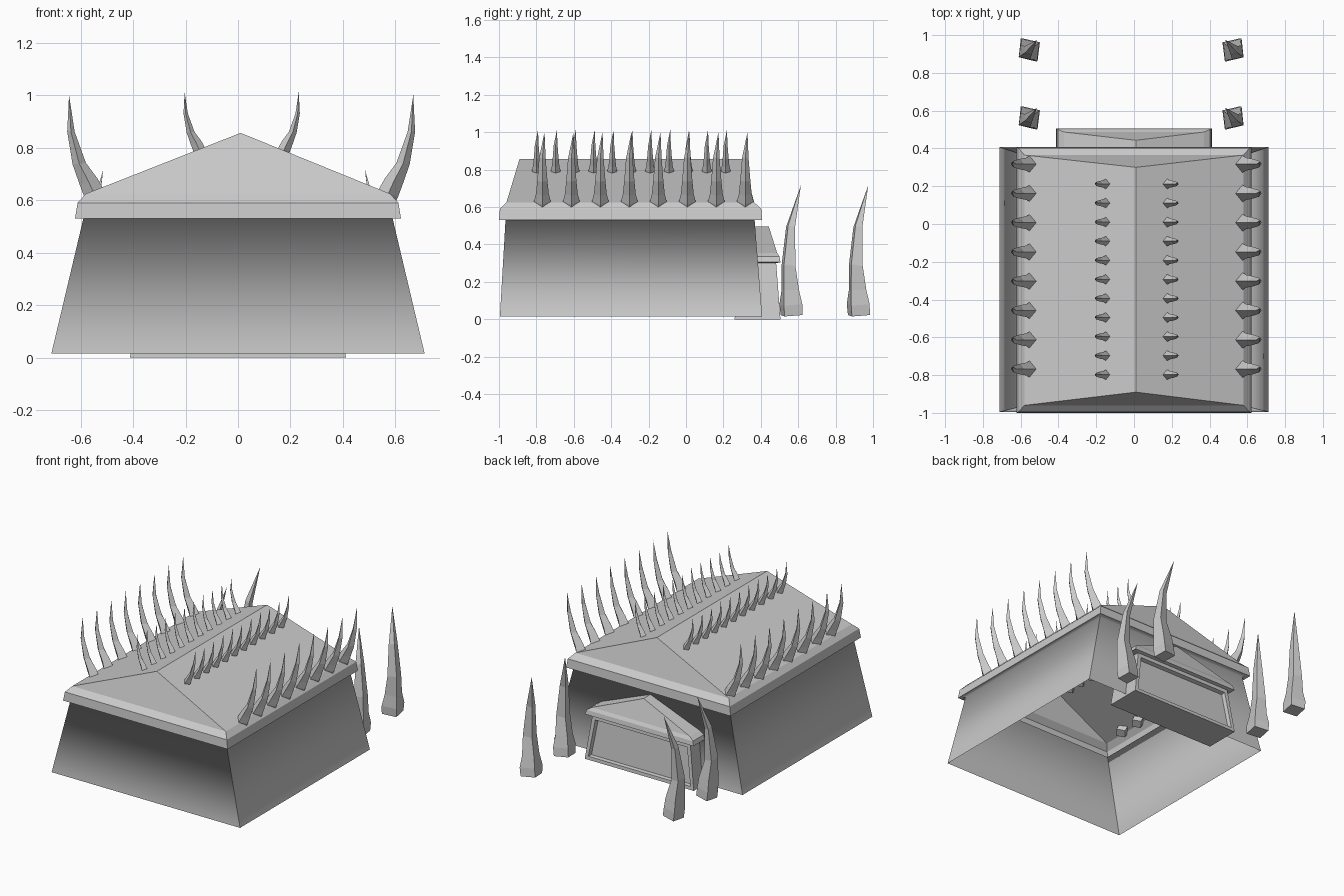
import bpy, bmesh
from math import radians

if "Cube" in bpy.data.objects:
    bpy.data.objects.remove(bpy.data.objects["Cube"])


def add_object(name, mesh):
    ob = bpy.data.objects.new(name, mesh)
    bpy.context.collection.objects.link(ob)
    return ob


def hut(name, loops, ridge, floor=False):
    """Tapered walls, eave and hipped roof from rectangles (half x, y0, y1, z)."""
    bm = bmesh.new()
    rings = [[bm.verts.new(p) for p in
              ((-hx, a, z), (hx, a, z), (hx, b, z), (-hx, b, z))]
             for hx, a, b, z in loops]
    bands = []
    for lo, hi in zip(rings, rings[1:]):
        bands.append([bm.faces.new((lo[i], lo[(i + 1) % 4], hi[(i + 1) % 4], hi[i]))
                      for i in range(4)])
    a, b, z = ridge
    p, q = bm.verts.new((0.01, a, z)), bm.verts.new((0.01, b, z))
    t = rings[-1]
    for f in ((t[0], t[1], p), (t[1], t[2], q, p), (t[2], t[3], q), (t[3], t[0], p, q)):
        bm.faces.new(f)
    for e in bm.edges:
        e.smooth = False
    if floor:
        # Closed underside and recessed door panel
        bm.faces.new(rings[0][::-1])
        bm.normal_update()
        bmesh.ops.inset_region(bm, faces=[bands[0][2]], thickness=0.035)
        bmesh.ops.inset_region(bm, faces=[bands[0][2]], thickness=0.008, depth=-0.025)
    else:
        # Walls blend softly into the eave underside
        for f in bands[0] + bands[1]:
            f.smooth = True
        for i in range(4):
            bm.edges.get((rings[1][i], rings[1][(i + 1) % 4])).smooth = True
    me = bpy.data.meshes.new(name)
    bm.to_mesh(me)
    bm.free()
    return add_object(name, me)


def horn_mesh():
    """Curved four-sided horn of unit height, leaning towards +x."""
    # inner x, inner z, outer x, outer z, half width
    sections = [(-.13, .01, .05, -.08, .11), (-.09, .09, .09, 0, .115),
                (-.04, .18, .135, .12, .088), (.075, .335, .205, .32, .07),
                (.185, .64, .258, .64, .045)]
    bm = bmesh.new()
    rings = []
    for xi, zi, xo, zo, w in sections:
        xm, zm = (xi + xo) / 2, (zi + zo) / 2
        rings.append([bm.verts.new(p) for p in
                      ((xi, 0, zi), (xm, -w, zm), (xo, 0, zo), (xm, w, zm))])
    bm.faces.new(rings[0][::-1])
    tip = bm.verts.new((.24, .03, 1))
    for i in range(4):
        j = (i + 1) % 4
        for lo, hi in zip(rings, rings[1:]):
            bm.faces.new((lo[i], lo[j], hi[j], hi[i]))
        bm.faces.new((rings[-1][i], rings[-1][j], tip))
    me = bpy.data.meshes.new("horn")
    bm.to_mesh(me)
    bm.free()
    return me


# Main hall, open underneath
hut("main_hall", [(.712, -.995, .407, .015), (.59, -.965, .367, .53),
                  (.622, -1.0, .407, .53), (.612, -.995, .402, .59),
                  (.58, -.96, .365, .625)], (-.89, .30, .857))

# Porch at the back
hut("back_porch", [(.412, .26, .505, 0), (.37, .28, .482, .30),
                   (.41, .26, .505, .305), (.402, .262, .50, .335),
                   (.37, .285, .487, .355)], (.32, .443, .495), floor=True)

HORN = horn_mesh()


def horn_pair(name, half_x, centre, y, z, size, tilt=0, yaw=0):
    for side in (1, -1):
        ob = add_object(name, HORN)
        ob.location = (centre + side * half_x, y, z)
        turn = -yaw if side > 0 else 180 + yaw
        ob.rotation_euler = (0, radians(-tilt), radians(turn))
        ob.scale = (size, size * (1 if side > 0 else -1), size)


# Large horns along the eaves
for i in range(8):
    horn_pair("eave_horn", .563, .012, .317 - i * .155, .612, .39)

# Small horns beside the ridge
for i in range(11):
    horn_pair("ridge_horn", .163, .014, .212 - i * .101, .785, .228)

# Tusks standing on the ground by the porch
for y in (.555, .915):
    horn_pair("ground_tusk", .55, -.015, y, .053, .65, tilt=20, yaw=35)
